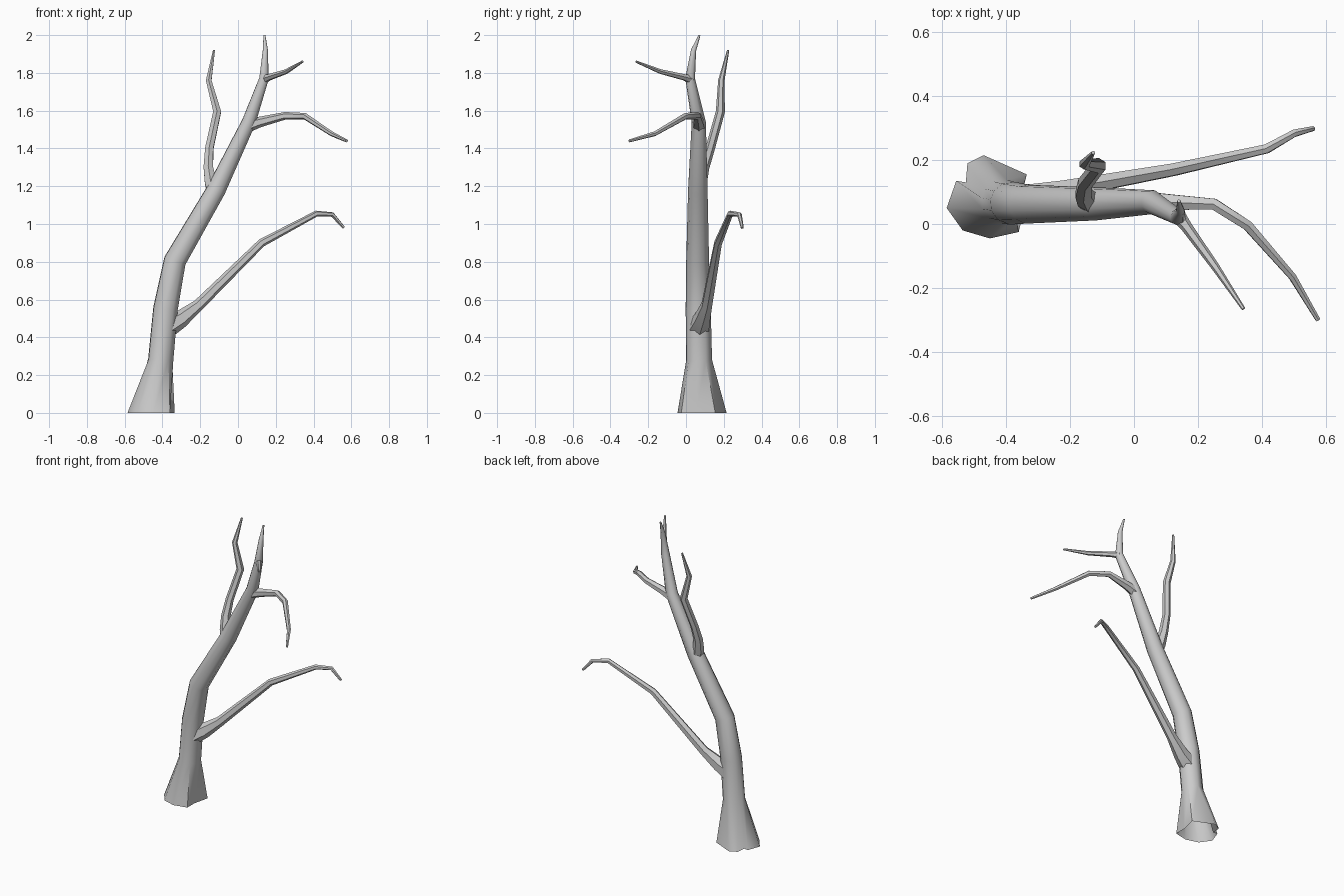
import bpy, bmesh
from math import sin, cos, radians
from mathutils import Vector


def limb(name, nodes, ref, angles, base=None):
    """Loft a tapering tube through (x, y, z, radius) nodes, optionally from a base outline."""
    bm = bmesh.new()
    pts = [Vector(n[:3]) for n in nodes]
    rings = []
    if base:
        rings.append([bm.verts.new((x, y, 0)) for x, y in base])
    u = Vector(ref)
    for i, p in enumerate(pts):
        a = (p - pts[i - 1]).normalized() if i else Vector()
        b = (pts[i + 1] - p).normalized() if i < len(pts) - 1 else Vector()
        t = (a + b).normalized()
        u = (u - t * u.dot(t)).normalized()
        v = t.cross(u)
        r = nodes[i][3]
        rings.append([bm.verts.new(p + (u * cos(radians(d)) + v * sin(radians(d))) * r)
                      for d in angles])
    n = len(angles)
    for lo, hi in zip(rings, rings[1:]):
        for k in range(n):
            m = (k + 1) % n
            bm.faces.new((lo[k], lo[m], hi[m], hi[k]))
    bm.faces.new(rings[-1])
    me = bpy.data.meshes.new(name)
    bm.to_mesh(me)
    bm.free()
    ob = bpy.data.objects.new(name, me)
    bpy.context.collection.objects.link(ob)
    bpy.ops.object.select_all(action='DESELECT')
    ob.select_set(True)
    bpy.context.view_layer.objects.active = ob
    bpy.ops.object.shade_smooth_by_angle(angle=radians(50))
    return ob


# Trunk with a lobed root flare, open underneath
flare = [(-0.36, 0.05), (-0.335, 0.155), (-0.47, 0.215), (-0.52, 0.19), (-0.525, 0.13),
         (-0.555, 0.135), (-0.585, 0.05), (-0.535, -0.02), (-0.45, -0.045), (-0.36, -0.025)]
limb("trunk", [(-0.408, 0.07, 0.28, 0.069), (-0.383, 0.065, 0.55, 0.067),
               (-0.333, 0.062, 0.805, 0.061), (-0.115, 0.063, 1.18, 0.052),
               (0.058, 0.068, 1.54, 0.038), (0.138, 0.022, 1.77, 0.026),
               (0.145, 0.04, 1.92, 0.014), (0.14, 0.072, 2.0, 0.005)],
     (1, 0, 0), [-18, 30, 80, 115, 145, 170, 200, 230, 265, 305], flare)

six = [k * 60 + 30 for k in range(6)]

# Branches, each starting inside the trunk with a wider collar
limb("low_branch", [(-0.37, 0.07, 0.46, 0.06), (-0.305, 0.085, 0.495, 0.047),
                    (-0.21, 0.11, 0.57, 0.031), (0.125, 0.17, 0.90, 0.022),
                    (0.415, 0.235, 1.055, 0.016), (0.50, 0.283, 1.05, 0.013),
                    (0.56, 0.298, 0.98, 0.008)], (0, 1, 0), six)
limb("left_branch", [(-0.115, 0.06, 1.15, 0.045), (-0.145, 0.075, 1.22, 0.036),
                     (-0.157, 0.095, 1.3, 0.029), (-0.152, 0.128, 1.4, 0.025),
                     (-0.11, 0.182, 1.595, 0.024), (-0.155, 0.187, 1.76, 0.017),
                     (-0.127, 0.223, 1.92, 0.006)], (1, 0, 0), six)
limb("right_branch", [(0.05, 0.068, 1.52, 0.036), (0.115, 0.068, 1.54, 0.028),
                      (0.25, 0.062, 1.573, 0.02), (0.355, -0.005, 1.57, 0.018),
                      (0.495, -0.165, 1.478, 0.013), (0.575, -0.3, 1.44, 0.008)],
     (0, 1, 0), six)
limb("top_twig", [(0.135, 0.03, 1.765, 0.024), (0.165, -0.01, 1.777, 0.018),
                  (0.255, -0.135, 1.807, 0.013), (0.342, -0.265, 1.86, 0.006)],
     (0, 0, 1), six)
